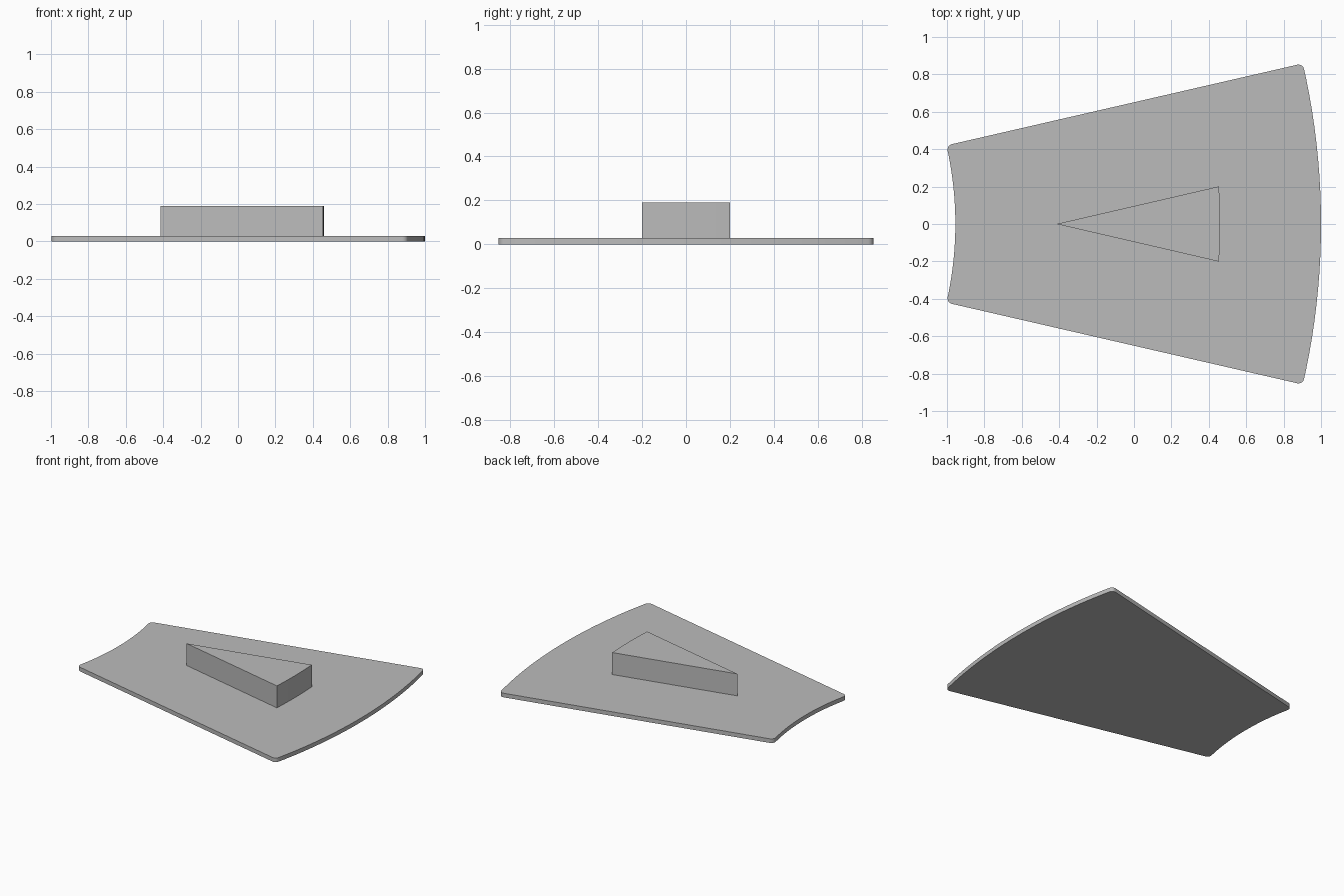
import bpy
import bmesh
from math import sin, cos, radians

cube = bpy.data.objects.get("Cube")
if cube:
    bpy.data.objects.remove(cube, do_unlink=True)

# Shared sector geometry
CENTRE_X = -2.83
INNER_R, OUTER_R = 1.875, 3.83
HALF_ANGLE = radians(12.95)
PLATE_TOP, WEDGE_TOP = 0.03, 0.19

grey = bpy.data.materials.new("plain grey")
grey.use_nodes = True
colour = (0.5, 0.5, 0.5, 1)
grey.diffuse_color = colour
grey.node_tree.nodes["Principled BSDF"].inputs["Base Color"].default_value = colour


def arc(radius, half_angle, steps):
    """Points on an arc about the sector centre, from -y to +y."""
    angles = [half_angle * (2 * i / steps - 1) for i in range(steps + 1)]
    return [(CENTRE_X + radius * cos(a), radius * sin(a)) for a in angles]


def extruded(name, outline, bottom, top, corners=(), rounding=0):
    """Extrude a flat outline, rounding the listed corner points."""
    bm = bmesh.new()
    verts = [bm.verts.new((x, y, bottom)) for x, y in outline]
    bm.faces.new(verts)
    if corners:
        bmesh.ops.bevel(bm, geom=[verts[i] for i in corners], offset=rounding,
                        offset_type='OFFSET', segments=5, profile=0.5,
                        affect='VERTICES')
    result = bmesh.ops.extrude_face_region(bm, geom=bm.faces[:])
    moved = [v for v in result["geom"] if isinstance(v, bmesh.types.BMVert)]
    bmesh.ops.translate(bm, verts=moved, vec=(0, 0, top - bottom))
    bmesh.ops.recalc_face_normals(bm, faces=bm.faces[:])
    mesh = bpy.data.meshes.new(name)
    bm.to_mesh(mesh)
    bm.free()
    mesh.materials.append(grey)
    obj = bpy.data.objects.new(name, mesh)
    bpy.context.collection.objects.link(obj)
    bpy.ops.object.select_all(action='DESELECT')
    obj.select_set(True)
    bpy.context.view_layer.objects.active = obj
    bpy.ops.object.shade_smooth_by_angle(angle=radians(30))
    return obj


# Base plate: ring sector with rounded corners
outer = arc(OUTER_R, HALF_ANGLE, 20)
inner = arc(INNER_R, HALF_ANGLE, 20)[::-1]
n = len(outer)
extruded("base_plate", outer + inner, 0, PLATE_TOP,
         corners=(0, n - 1, n, 2 * n - 1), rounding=0.03)

# Raised wedge: pointed at -x, with a gently curved end at +x
wedge_end = arc(3.29, radians(3.5), 8)
extruded("raised_wedge", [(-0.415, 0)] + wedge_end, PLATE_TOP, WEDGE_TOP)
